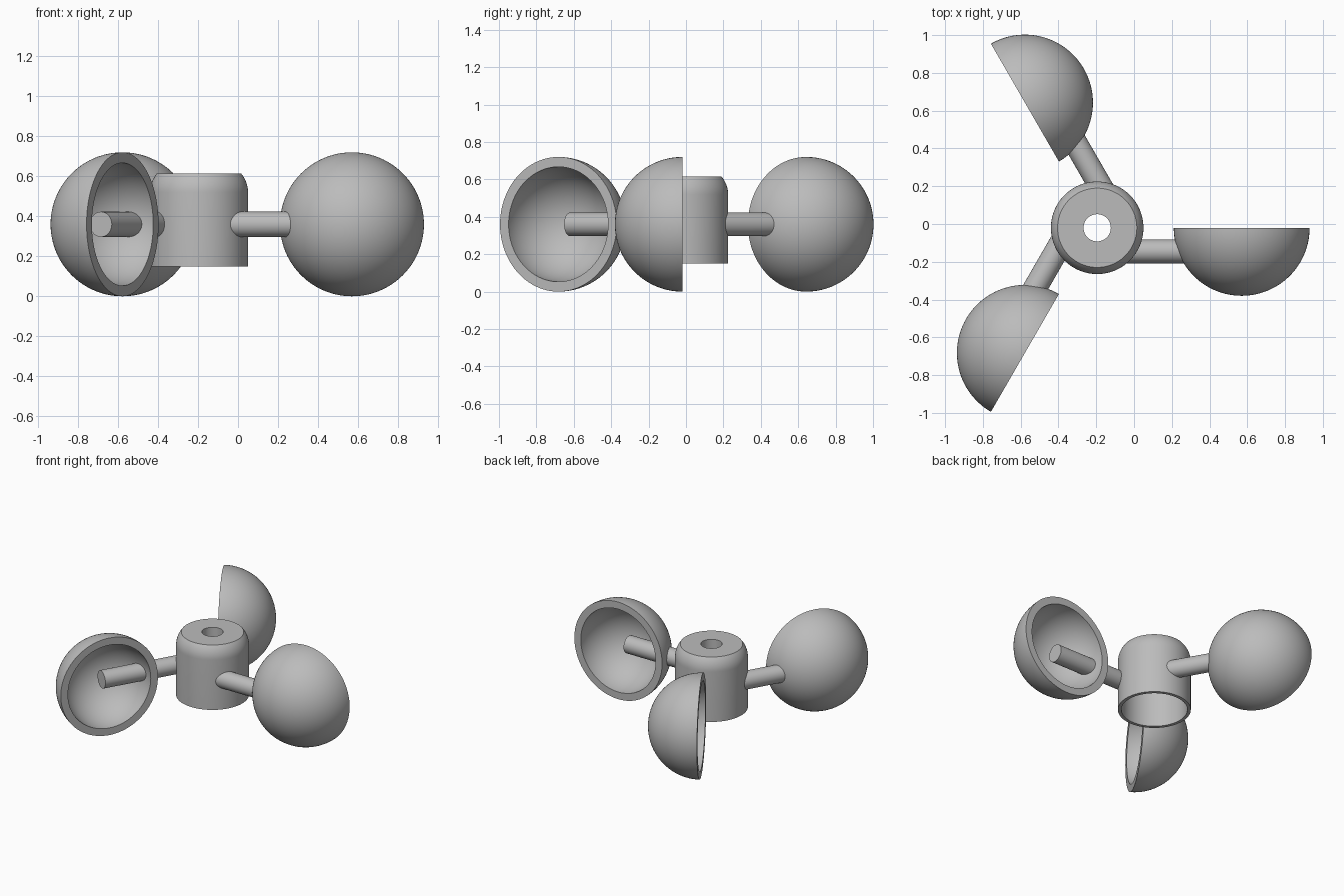
import bpy, bmesh, math
from mathutils import Matrix, Vector

if "Cube" in bpy.data.objects:
    bpy.data.objects.remove(bpy.data.objects["Cube"])

HUB = Vector((-0.195, -0.02, 0.0))   # hub axis
MID = 0.36                           # height of arms and cup centres
REACH = 0.765                        # hub axis to cup centre
OFFSET = 0.125                       # arm runs this far behind the cup rim
HUB_R, CUP_R, CUP_IN, ARM_R = 0.245, 0.36, 0.307, 0.063

grey = bpy.data.materials.new("grey metal")
grey.diffuse_color = (0.5, 0.5, 0.5, 1)
grey.use_nodes = True
grey.node_tree.nodes["Principled BSDF"].inputs["Base Color"].default_value = grey.diffuse_color


def finish(name, bm, matrix):
    """Turn a bmesh into a named, smooth-shaded object."""
    bmesh.ops.remove_doubles(bm, verts=bm.verts, dist=1e-5)
    bmesh.ops.recalc_face_normals(bm, faces=bm.faces)
    bm.transform(matrix)
    mesh = bpy.data.meshes.new(name)
    bm.to_mesh(mesh)
    bm.free()
    mesh.materials.append(grey)
    ob = bpy.data.objects.new(name, mesh)
    bpy.context.collection.objects.link(ob)
    bpy.ops.object.select_all(action='DESELECT')
    ob.select_set(True)
    bpy.context.view_layer.objects.active = ob
    bpy.ops.object.shade_smooth_by_angle(angle=math.radians(25))


def lathe(profile, closed, steps=96):
    """Spin an (r, z) profile around the z axis."""
    bm = bmesh.new()
    vs = [bm.verts.new((r, 0, z)) for r, z in profile]
    pairs = list(zip(vs, vs[1:])) + ([(vs[-1], vs[0])] if closed else [])
    edges = [bm.edges.new(p) for p in pairs]
    bmesh.ops.spin(bm, geom=vs + edges, axis=(0, 0, 1), cent=(0, 0, 0),
                   angle=math.tau, steps=steps, use_duplicate=False)
    return bm


def arc(radius, a0, a1, n, cx=0.0, cz=0.0):
    angles = [math.radians(a0 + (a1 - a0) * i / n) for i in range(n + 1)]
    return [(cx + radius * math.cos(a), cz + radius * math.sin(a)) for a in angles]


# Hub: thin shell open below, rounded shoulder, shaft hole through the roof
shoulder = arc(0.146, 0, 40.6, 8, HUB_R - 0.146, 0.52)
hub_profile = ([(0.222, 0.15), (HUB_R, 0.15)] + shoulder
               + [(0.072, 0.615), (0.072, 0.50), (0.222, 0.50)])
finish("hub", lathe(hub_profile, True), Matrix.Translation(HUB))

# Cup section: outer dome, flat rim, inner dome
cup_profile = arc(CUP_R, -90, 0, 32) + arc(CUP_IN, 0, -90, 32)
cup_profile[0], cup_profile[-1] = (0, -CUP_R), (0, -CUP_IN)

for i in range(3):
    place = Matrix.Translation(HUB) @ Matrix.Rotation(math.tau * i / 3, 4, 'Z')

    # Cup: hollow half sphere opening along the direction of turn
    tip = Matrix.Translation((REACH, 0, MID)) @ Matrix.Rotation(-math.pi / 2, 4, 'X')
    finish(f"cup_{i + 1}", lathe(cup_profile, False), place @ tip)

    # Arm: rod from the hub wall into the cup, its root following the wall
    bm = bmesh.new()
    bmesh.ops.create_cone(bm, cap_ends=True, segments=48, radius1=ARM_R,
                          radius2=ARM_R, depth=1,
                          matrix=Matrix.Rotation(math.pi / 2, 4, 'Y'))
    for v in bm.verts:
        v.co.y -= OFFSET
        v.co.x = REACH if v.co.x > 0 else math.sqrt(0.233 ** 2 - v.co.y ** 2)
        v.co.z += MID
    finish(f"arm_{i + 1}", bm, place)
